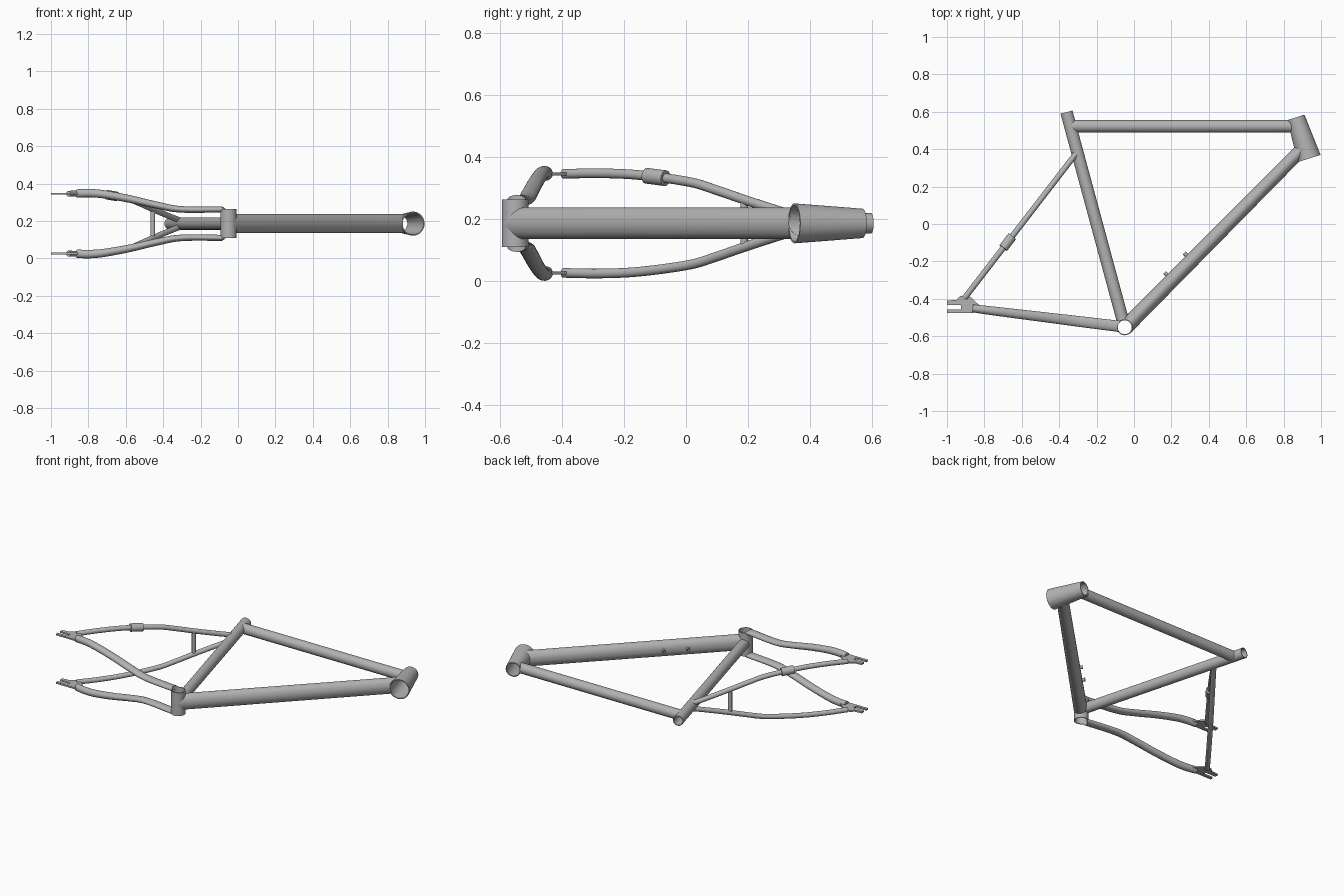
import bpy, bmesh, math
from mathutils import Vector

if "Cube" in bpy.data.objects:
    bpy.data.objects.remove(bpy.data.objects["Cube"])

MID = 0.186  # height of the frame's symmetry plane
metal = bpy.data.materials.new("grey metal")
metal.use_nodes = True
grey = (0.45, 0.45, 0.45, 1)
metal.diffuse_color = grey
metal.node_tree.nodes["Principled BSDF"].inputs["Base Color"].default_value = grey


def finish(name, bm):
    bmesh.ops.recalc_face_normals(bm, faces=bm.faces)
    mesh = bpy.data.meshes.new(name)
    bm.to_mesh(mesh)
    bm.free()
    mesh.materials.append(metal)
    obj = bpy.data.objects.new(name, mesh)
    bpy.context.collection.objects.link(obj)
    return obj


def smooth_path(keys, steps=6):
    """Catmull-Rom interpolation of tuples."""
    keys = [Vector(k) for k in keys]
    ends = [2 * keys[0] - keys[1]] + keys + [2 * keys[-1] - keys[-2]]
    out = []
    for a, b, c, d in zip(ends, ends[1:], ends[2:], ends[3:]):
        for i in range(steps):
            t = i / steps
            out.append(0.5 * (2 * b + (c - a) * t + (2 * a - 5 * b + 4 * c - d) * t * t
                              + (3 * b - a - 3 * c + d) * t ** 3))
    return out + [keys[-1]]


def tube(name, points, radii, wall=0, sides=40):
    """Sweep an ellipse (in-plane radius, z radius); a wall makes it hollow."""
    points = [Vector(p) for p in points]
    bm = bmesh.new()

    def ring(i, inset):
        t = (points[min(i + 1, len(points) - 1)] - points[max(i - 1, 0)]).normalized()
        ref = Vector((0, 0, 1)) if abs(t.z) < 0.95 else Vector((1, 0, 0))
        n = ref.cross(t).normalized()
        b = t.cross(n)
        ra, rb = radii[i][0] - inset, radii[i][1] - inset
        angles = [2 * math.pi * k / sides for k in range(sides)]
        return [bm.verts.new(points[i] + n * ra * math.cos(a) + b * rb * math.sin(a)) for a in angles]

    rings = [ring(i, 0) for i in range(len(points))]
    if wall:
        rings += [ring(i, wall) for i in reversed(range(len(points)))]
        rings.append(rings[0])
    else:
        bm.faces.new(rings[0])
        bm.faces.new(rings[-1])
    for r, s in zip(rings, rings[1:]):
        for k in range(sides):
            j = (k + 1) % sides
            bm.faces.new((r[k], r[j], s[j], s[k]))
    return finish(name, bm)


def straight(name, start, end, r0, r1=None, wall=0):
    pair = lambda r: r if isinstance(r, tuple) else (r, r)
    return tube(name, [start, end], [pair(r0), pair(r1 or r0)], wall)


def cope(obj, *cutters):
    """Trim a tube so that it does not block the bore it joins."""
    bpy.context.view_layer.objects.active = obj
    for cutter in cutters:
        mod = obj.modifiers.new("cope", "BOOLEAN")
        mod.operation, mod.solver, mod.object = "DIFFERENCE", "EXACT", cutter
        bpy.ops.object.modifier_apply(modifier=mod.name)


def flat(x, y, z=0):
    return Vector((x, y, MID + z))


# Main axes
bb = flat(-0.05, -0.552)
seat_top = flat(-0.361, 0.598)
head_top, head_low = flat(0.866, 0.57), flat(0.936, 0.35)

# Temporary bore cutters
up = Vector((0, 0, 0.3))
bb_bore = straight("bottom_bore", bb - up, bb + up, 0.0375)
seat_bore = straight("seat_bore", bb, seat_top, 0.028)
over = (head_low - head_top) * 0.2
head_bore = straight("head_bore", head_top - over, head_low + over, 0.0347, 0.0619)
cutters = [bb_bore, seat_bore, head_bore]
for c in cutters:
    c.hide_render = True

# Hollow shells
shell_half = Vector((0, 0, 0.077))
straight("bottom_bracket_shell", bb - shell_half, bb + shell_half, 0.043, wall=0.006)
straight("head_tube", head_top, head_low, 0.0475, 0.0645, wall=0.006)

# Main triangle
cope(straight("seat_tube", bb, seat_top, 0.033, wall=0.005), bb_bore)
cope(straight("top_tube", flat(-0.34, 0.523), flat(0.87, 0.523), 0.033), seat_bore, head_bore)
cope(straight("down_tube", bb + Vector((0, -0.005, 0)), flat(0.893, 0.395),
              (0.041, 0.051), (0.036, 0.051)), bb_bore, head_bore)

# Bottle bosses on the upper side of the down tube
for i, (x, y) in enumerate([(0.18, -0.276), (0.285, -0.171)]):
    straight(f"bottle_boss_{i + 1}", flat(x, y), flat(x - 0.016, y + 0.016), 0.011, wall=0.005)

# Rear stays and dropouts, mirrored about the frame plane
chain_keys = [(-0.07, 0.076), (-0.3, 0.076), (-0.43, 0.098), (-0.58, 0.132),
              (-0.72, 0.157), (-0.8, 0.163), (-0.862, 0.161)]
seat_keys = [(-0.396, 0.16), (-0.28, 0.162), (-0.15, 0.156), (0.01, 0.134),
             (0.1, 0.107), (0.19, 0.076), (0.32, 0.034), (0.39, 0.014)]
outline = [(-1, -0.41), (-0.95, -0.405), (-0.93, -0.385), (-0.88, -0.385), (-0.826, -0.435),
           (-0.858, -0.476), (-1, -0.476), (-1, -0.457), (-0.925, -0.457),
           (-0.925, -0.433), (-1, -0.433)]


def stay_x(y):
    return -0.906 + (y + 0.396) * 0.772


for side, s in (("upper", 1), ("lower", -1)):
    path = smooth_path([flat(x, -0.557 - 0.1226 * x, s * z) for x, z in chain_keys])
    n = len(path) - 1
    radii = [(0.03 - 0.009 * i / n, 0.016 + 0.0065 * min(1, 1.3 * i / n)) for i in range(n + 1)]
    cope(tube(f"{side}_chain_stay", path, radii, sides=28), bb_bore)

    path = smooth_path([flat(stay_x(y), y, s * z) for y, z in seat_keys])
    cope(tube(f"{side}_seat_stay", path, [(0.0155, 0.0155)] * len(path), sides=28), seat_bore)

    bm = bmesh.new()
    face = bm.faces.new([bm.verts.new(flat(x, y, s * 0.16 - 0.005)) for x, y in outline])
    grown = bmesh.ops.extrude_face_region(bm, geom=[face])["geom"]
    bmesh.ops.translate(bm, vec=(0, 0, 0.01),
                        verts=[v for v in grown if isinstance(v, bmesh.types.BMVert)])
    finish(f"{side}_dropout", bm)

# Coupler on one seat stay, and the bridge between both
straight("stay_coupler", flat(stay_x(-0.128), -0.128, 0.154),
         flat(stay_x(-0.066), -0.066, 0.146), 0.0255)
bridge_half = Vector((0, 0, 0.075))
bridge = flat(stay_x(0.188), 0.188)
straight("stay_bridge", bridge - bridge_half, bridge + bridge_half, 0.0125)

for c in cutters:
    bpy.data.objects.remove(c)

# Smooth tubes with crisp ends
bpy.ops.object.select_all(action="DESELECT")
for obj in bpy.context.collection.objects:
    if obj.type == "MESH":
        obj.select_set(True)
        bpy.context.view_layer.objects.active = obj
bpy.ops.object.shade_smooth_by_angle(angle=math.radians(35))
